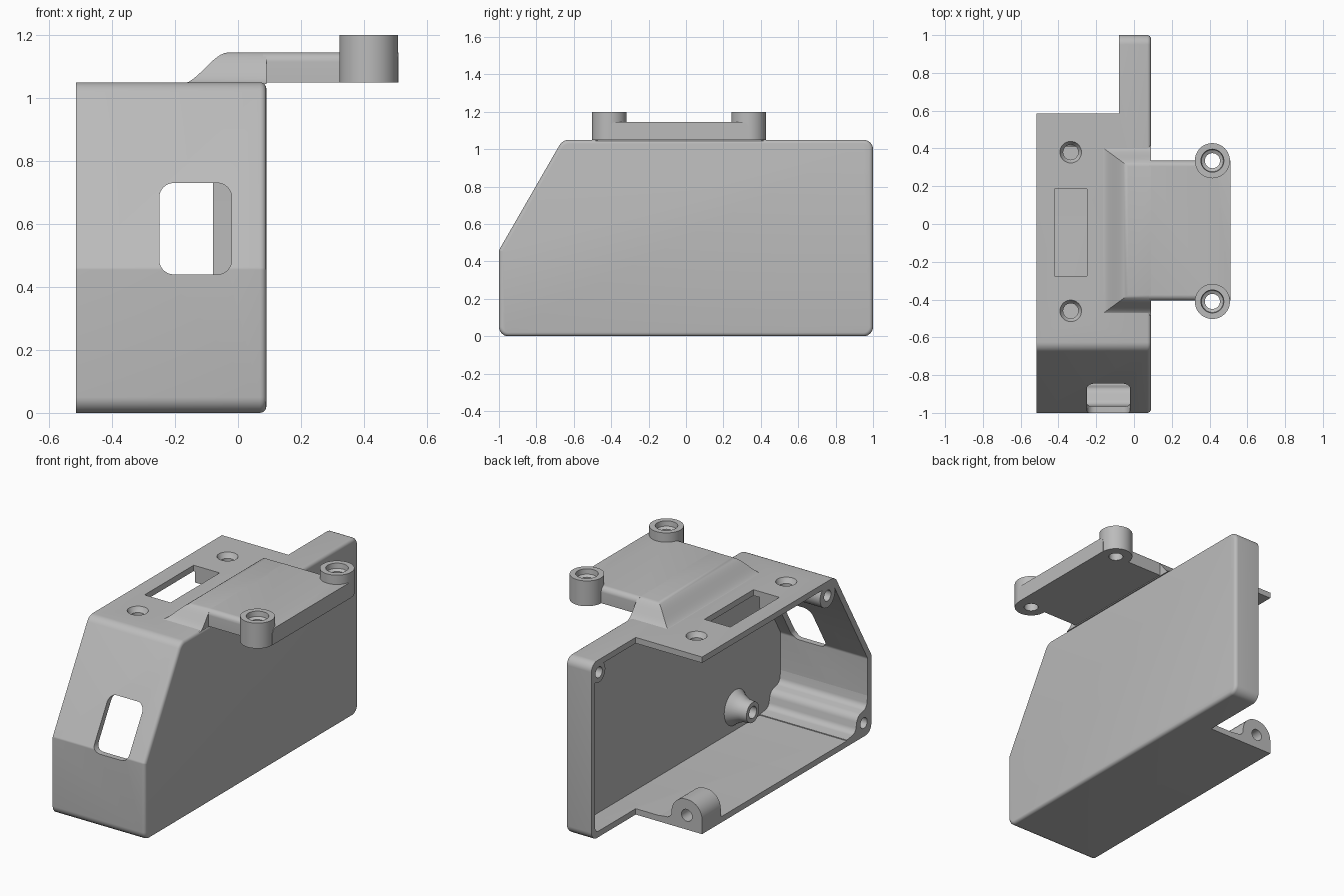
import bpy, bmesh, math
from mathutils import Vector

cube = bpy.data.objects.get("Cube")
if cube:
    bpy.data.objects.remove(cube, do_unlink=True)

grey = bpy.data.materials.new("plain_grey")
grey.use_nodes = True
grey.diffuse_color = (0.5, 0.5, 0.5, 1)
grey.node_tree.nodes["Principled BSDF"].inputs["Base Color"].default_value = (0.5, 0.5, 0.5, 1)

PLACE = {"X": lambda a, b, h: (h, a, b),
         "Y": lambda a, b, h: (a, h, b),
         "Z": lambda a, b, h: (a, b, h)}
parts = []


def finish(name, bm):
    bmesh.ops.recalc_face_normals(bm, faces=bm.faces)
    mesh = bpy.data.meshes.new(name)
    bm.to_mesh(mesh)
    bm.free()
    mesh.materials.append(grey)
    ob = bpy.data.objects.new(name, mesh)
    bpy.context.collection.objects.link(ob)
    parts.append(ob)
    return ob


def loft(name, rings, bevel_end=0):
    """Skin a stack of equal-length rings and cap both ends."""
    bm = bmesh.new()
    loops = [[bm.verts.new(p) for p in ring] for ring in rings]
    n = len(loops[0])
    for low, high in zip(loops, loops[1:]):
        for i in range(n):
            j = (i + 1) % n
            bm.faces.new((low[i], low[j], high[j], high[i]))
    bm.faces.new(loops[0])
    cap = bm.faces.new(loops[-1])
    if bevel_end:
        bmesh.ops.recalc_face_normals(bm, faces=bm.faces)
        bmesh.ops.bevel(bm, geom=list(cap.edges), offset=bevel_end, segments=4,
                        profile=0.5, affect="EDGES")
    return finish(name, bm)


def rounded(points, radii, steps=6):
    """Polygon with each corner replaced by an arc."""
    out = []
    pts = [Vector(p) for p in points]
    if not isinstance(radii, (list, tuple)):
        radii = [radii] * len(pts)
    for i, p in enumerate(pts):
        r = radii[i]
        if not r:
            out.append(p)
            continue
        u = (pts[i - 1] - p).normalized()
        v = (pts[(i + 1) % len(pts)] - p).normalized()
        half = u.angle(v) / 2
        centre = p + (u + v).normalized() * r / math.sin(half)
        a = (p + u * r / math.tan(half) - centre).normalized()
        b = (p + v * r / math.tan(half) - centre).normalized()
        out += [centre + a.lerp(b, k / steps).normalized() * r for k in range(steps + 1)]
    return out


def prism(name, profile, axis, lo, hi, bevel_end=0):
    place = PLACE[axis]
    return loft(name, [[place(a, b, h) for a, b in profile] for h in (lo, hi)], bevel_end)


def rect(a0, a1, b0, b1):
    return [(a0, b0), (a1, b0), (a1, b1), (a0, b1)]


def turned(name, axis, a, b, stations, sides=32):
    """Round part along an axis, from (height, radius) stations."""
    place = PLACE[axis]
    angles = [2 * math.pi * k / sides for k in range(sides)]
    return loft(name, [[place(a + r * math.cos(t), b + r * math.sin(t), h) for t in angles]
                       for h, r in stations])


def cut(targets, cutter):
    for ob in targets:
        mod = ob.modifiers.new("cut", "BOOLEAN")
        mod.operation = "DIFFERENCE"
        mod.solver = "EXACT"
        mod.object = cutter
        bpy.context.view_layer.update()
        graph = bpy.context.evaluated_depsgraph_get()
        mesh = bpy.data.meshes.new_from_object(ob.evaluated_get(graph))
        ob.modifiers.clear()
        ob.data = mesh
    parts.remove(cutter)
    bpy.data.objects.remove(cutter, do_unlink=True)


OPEN, SIDE, ROOF, WALL = -0.515, 0.09, 1.05, 0.035

# Hollow housing, open on its right side
outline = [(-1, 0), (1, 0), (1, ROOF), (-0.66, ROOF), (-1, 0.46)]
shell = prism("housing", rounded(outline, [0.05, 0.05, 0.05, 0.06, 0.02]), "X", OPEN, SIDE, 0.02)
inner = [(-1 + WALL, WALL), (1 - WALL, WALL), (1 - WALL, ROOF - WALL),
         (-0.64, ROOF - WALL), (-1 + WALL, 0.451)]
cut([shell], prism("cavity", rounded(inner, 0.03), "X", -0.7, SIDE - WALL))
cut([shell], prism("rear_notch", rect(-0.7, -0.08, 0.585, 1.2), "Z", -0.1, 1.2))
cut([shell], prism("window", rounded(rect(-0.25, -0.02, 0.44, 0.73), 0.045), "Y", -1.2, -0.7))
cut([shell], prism("slot", rect(-0.42, -0.25, -0.275, 0.185), "Z", 0.9, 1.2))

# Clips hanging below the slot ends
for label, y in (("front", -0.315), ("rear", 0.185)):
    prism(label + "_slot_clip", rect(-0.41, -0.29, y, y + 0.04), "Z", 0.95, 1.03)

# Countersunk roof screw holes with collars below
for label, y in (("front", -0.46), ("rear", 0.38)):
    collar = turned(label + "_roof_collar", "Z", -0.335, y, [(0.98, 0.075), (1.03, 0.075)])
    cut([shell, collar], turned("drill", "Z", -0.335, y,
                                [(0.9, 0.04), (1.02, 0.04), (1.025, 0.045), (1.06, 0.062)]))

# Raised fairing on the roof, sweeping up to the mounting plate
rings = []
for k in range(13):
    t = k / 12
    z = 1.045 + 0.1 * t * t * (3 - 2 * t)
    flare = 0.11 * t
    rings.append([PLACE["Z"](x, y, z) for x, y in
                  rect(-0.18 + 0.15 * t, SIDE, -0.485 + flare, 0.415 - flare)])
loft("fairing", rings)

# Mounting plate with softened top edges
plate = prism("mounting_plate",
              rounded(rect(-0.405, 0.335, ROOF, 1.145), [0, 0, 0.03, 0.03]), "X", 0.08, 0.51)

# Mounting posts at the outer plate corners
for label, y in (("front", -0.41), ("rear", 0.335)):
    post = turned(label + "_mounting_post", "Z", 0.415, y, [(ROOF, 0.093), (1.2, 0.093)], 48)
    cut([plate, post], turned("drill", "Z", 0.415, y,
                              [(1.0, 0.04), (1.16, 0.04), (1.17, 0.058), (1.25, 0.066)]))

# Screw bosses in the housing corners
for label, y, z, start, r in (("front_top", -0.59, 0.965, OPEN, 0.07),
                              ("rear_top", 0.93, 0.975, -0.08, 0.06)):
    boss = turned(label + "_screw_boss", "X", y, z, [(start, r), (0.07, r)])
    cut([boss], turned("drill", "X", y, z, [(start - 0.1, 0.032), (start + 0.12, 0.032)]))

# Wavy corner rail along the lower front edge
rail = prism("front_bottom_screw_rail",
             rounded([(-0.98, 0.02), (-0.77, 0.02), (-0.77, 0.04), (-0.85, 0.05),
                      (-0.87, 0.14), (-0.955, 0.16), (-0.968, 0.25), (-0.98, 0.25)],
                     [0, 0, 0, 0.04, 0.05, 0.04, 0, 0]), "X", OPEN, 0.07)
cut([rail], turned("drill", "X", -0.93, 0.08, [(-0.7, 0.032), (-0.38, 0.032)]))

# Arched lug on the rear edge of the floor
lug = prism("rear_floor_lug",
            rounded([(OPEN, 0.01), (-0.24, 0.01), (-0.24, 0.037), (-0.315, 0.045),
                     (-0.315, 0.18), (OPEN, 0.18)], [0, 0, 0, 0.035, 0.095, 0.095], 10),
            "Y", 0.41, 0.585)
cut([lug], turned("drill", "Y", -0.415, 0.085, [(0.45, 0.035), (0.7, 0.035)]))

# Conical boss on the inside of the long wall
cone = turned("wall_boss", "X", -0.54, 0.17,
              [(-0.06, 0.06), (-0.01, 0.065), (0.03, 0.085), (0.07, 0.115)])
cut([cone], turned("drill", "X", -0.54, 0.17, [(-0.2, 0.035), (0.04, 0.035)]))

# Smooth curved faces, keep hard edges crisp
bpy.ops.object.select_all(action="DESELECT")
for ob in parts:
    ob.select_set(True)
bpy.context.view_layer.objects.active = shell
bpy.ops.object.shade_smooth_by_angle(angle=math.radians(32))
